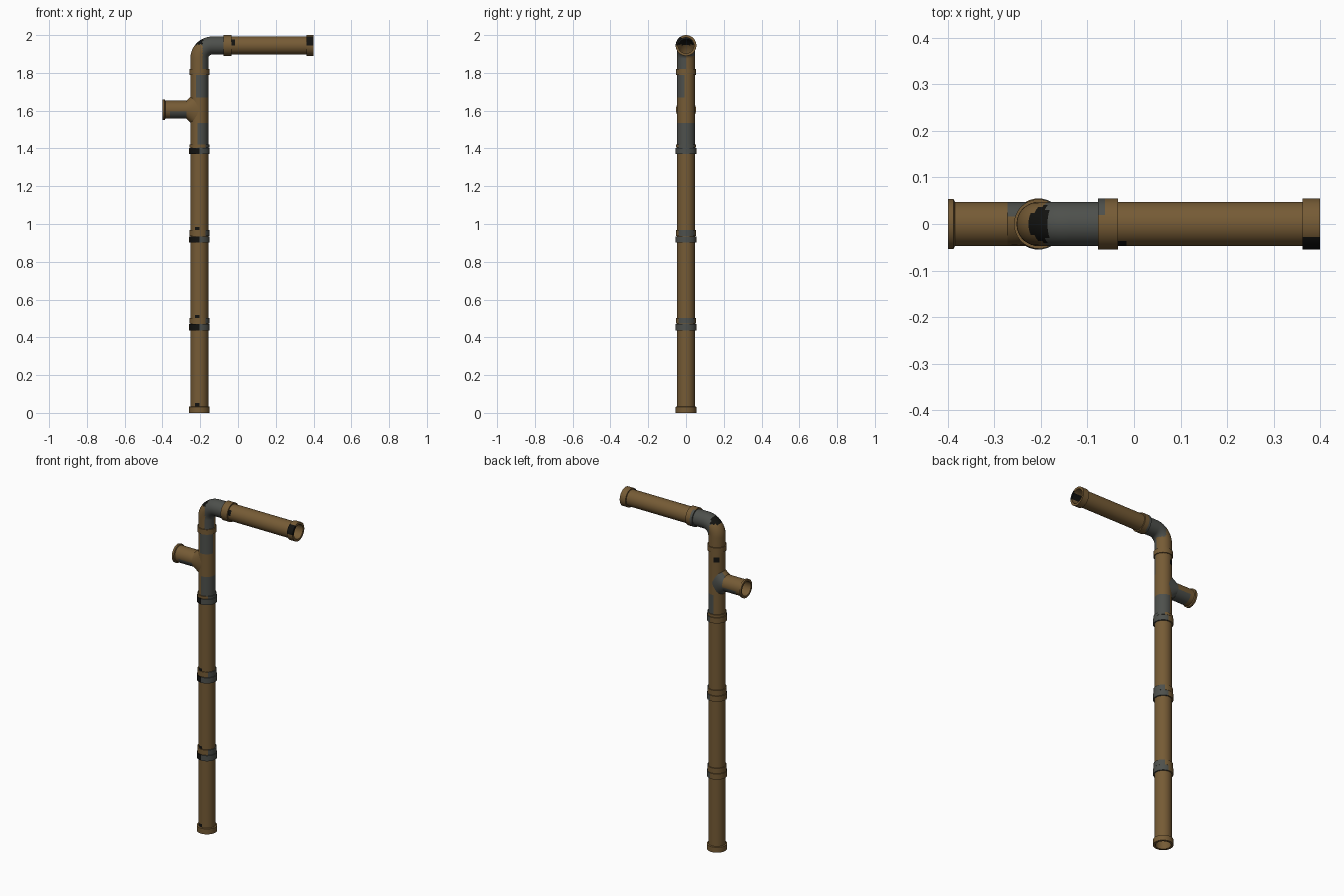
import bpy, bmesh, math
from mathutils import Vector

if "Cube" in bpy.data.objects:
    bpy.data.objects.remove(bpy.data.objects["Cube"])

SEG = 36
PX, PZ = -0.205, 1.945          # riser axis x, top run axis z
R, RC, RI = 0.0475, 0.055, 0.042  # pipe, collar and bore radii
BROWN, GREY, BLACK = 0, 1, 2

mats = []
for nm, col in (("rusty brown", (0.18, 0.105, 0.036, 1)),
                ("worn grey", (0.075, 0.08, 0.072, 1)),
                ("black grime", (0.006, 0.006, 0.005, 1))):
    m = bpy.data.materials.new(nm)
    m.diffuse_color = col
    m.use_nodes = True
    m.node_tree.nodes["Principled BSDF"].inputs["Base Color"].default_value = m.diffuse_color
    mats.append(m)


def tube(name, stations, rule=None):
    """Skin rings; station = (centre, direction, radius across y, radius in xz)."""
    bm = bmesh.new()
    rings = []
    for c, d, ry, rz in stations:
        u = Vector((0, 1, 0))
        v = Vector(d).cross(u)
        rings.append([bm.verts.new(Vector(c) + u * ry * math.cos(a) + v * rz * math.sin(a))
                      for a in (2 * math.pi * j / SEG for j in range(SEG))])
    for a, b in zip(rings, rings[1:]):
        for j in range(SEG):
            k = (j + 1) % SEG
            f = bm.faces.new((a[j], a[k], b[k], b[j]))
            if rule:
                f.material_index = rule(f.calc_center_median())
    me = bpy.data.meshes.new(name)
    bm.to_mesh(me)
    bm.free()
    for m in mats:
        me.materials.append(m)
    ob = bpy.data.objects.new(name, me)
    bpy.context.collection.objects.link(ob)
    bpy.ops.object.select_all(action='DESELECT')
    ob.select_set(True)
    bpy.context.view_layer.objects.active = ob
    bpy.ops.object.shade_smooth_by_angle(angle=math.radians(35))
    return ob


def straight(name, start, d, profile, rule=None):
    d = Vector(d)
    return tube(name, [(Vector(start) + d * t, d, r, r) for t, r in profile], rule)


def azimuth(c):
    return math.degrees(math.atan2(c.y, c.x - PX)) % 360


UP, RIGHT, LEFT = (0, 0, 1), (1, 0, 0), (-1, 0, 0)
FOOT = (PX, 0, 0)


def ring(z0, z1, r=RC):
    return [(z0, R - 0.003), (z0, r), (z1, r), (z1, R - 0.003)]


# riser pipes, each with a small grime spot above its lower joint
for i, (z0, z1) in enumerate(((0.02, 0.45), (0.45, 0.92), (0.92, 1.39))):
    spot = (0.035, 0.5, 0.965)[i]
    straight(f"riser_pipe_{i + 1}", FOOT, UP,
             [(z0, R), (spot, R), (spot + 0.018, R), (z1, R)],
             lambda c: BLACK if spot < c.z < spot + 0.018 and 240 < azimuth(c) < 270 else BROWN)


# collar colours by direction around the riser
def worn_collar(c):
    a = azimuth(c)
    if 200 < a < 270:
        return BLACK
    return GREY if a > 270 or a < 80 else BROWN


def faded_collar(c):
    a = azimuth(c)
    return GREY if a > 310 or a < 60 else BROWN


# base collar with open bore
straight("base_collar", FOOT, UP,
         [(0.06, RI), (0, RI), (0, RC), (0.032, RC), (0.035, R - 0.003)])

# riser joints: a worn lower ring and an upper ring
for i, (z0, zm, z1) in enumerate(((0.437, 0.47, 0.503), (0.902, 0.935, 0.968), (1.37, 1.403, 1.42))):
    straight(f"joint_lower_ring_{i + 1}", FOOT, UP, ring(z0, zm), worn_collar)
    straight(f"joint_upper_ring_{i + 1}", FOOT, UP, ring(zm + 0.002, z1, 0.053), faded_collar)


# tee body
def tee_rule(c):
    if c.z < 1.535:
        return GREY if c.x > PX - 0.012 else BROWN
    if 1.67 < c.z < 1.81:
        if c.y < -0.01 and c.x > PX - 0.016:
            return GREY
        if 1.73 < c.z < 1.76 and 100 < azimuth(c) < 140:
            return BLACK
    return BROWN


straight("tee_body", FOOT, UP,
         [(z, R) for z in (1.39, 1.535, 1.67, 1.73, 1.76, 1.81)], tee_rule)
straight("tee_top_collar", FOOT, UP, ring(1.79, 1.82, 0.053))

# tee branch with flared root and open lip
BZ = 1.605
tube("tee_flare", [((x, 0, BZ), LEFT, R, rz) for x, rz in
                   ((PX, 0.115), (-0.23, 0.09), (-0.25, 0.07), (-0.272, R))],
     lambda c: GREY if c.y > 0.015 else BROWN)
straight("tee_branch", (0, 0, BZ), LEFT,
         [(0.272, R), (0.36, R), (0.385, R), (0.388, 0.054), (0.4, 0.054), (0.4, RI), (0.35, RI)],
         lambda c: GREY if -0.36 < c.x and c.z < BZ - 0.005 else BROWN)


# elbow: short riser, quarter bend, short run
def elbow_rule(c):
    if c.z > 1.9 and -0.232 < c.x < -0.187 and c.z > PZ + 0.004:
        return BLACK
    if c.x > -0.187 and (c.z > 1.89 or c.y < 0.004):
        return GREY
    return BROWN


B = 0.07
N = 14
path = [((PX, 0, 1.80), UP, R, R)]
for i in range(N + 1):
    a = math.pi / 2 * i / N
    path.append(((PX + B - B * math.cos(a), 0, PZ - B + B * math.sin(a)),
                 (math.sin(a), 0, math.cos(a)), R, R))
path.append(((-0.06, 0, PZ), RIGHT, R, R))
tube("elbow", path, elbow_rule)

# elbow collar, with a faded patch at the back of the first ring
RUN = (0, 0, PZ)
straight("elbow_collar", RUN, RIGHT,
         [(-0.077, R - 0.003), (-0.077, RC), (-0.062, RC), (-0.034, RC), (-0.034, R - 0.003)],
         lambda c: GREY if c.x < -0.062 and c.y > 0.02 else BROWN)

# horizontal run and its open end collar
straight("top_run_pipe", RUN, RIGHT, [(-0.06, R), (-0.034, R), (-0.016, R), (0.38, R)],
         lambda c: BLACK if -0.034 < c.x < -0.016 and c.y < -0.03 and 0 < c.z - PZ < 0.03 else BROWN)
straight("run_end_collar", RUN, RIGHT,
         [(0.362, R - 0.003), (0.362, RC), (0.4, RC), (0.4, RI), (0.34, RI)],
         lambda c: BLACK if c.y < -0.026 and c.z > PZ else BROWN)
